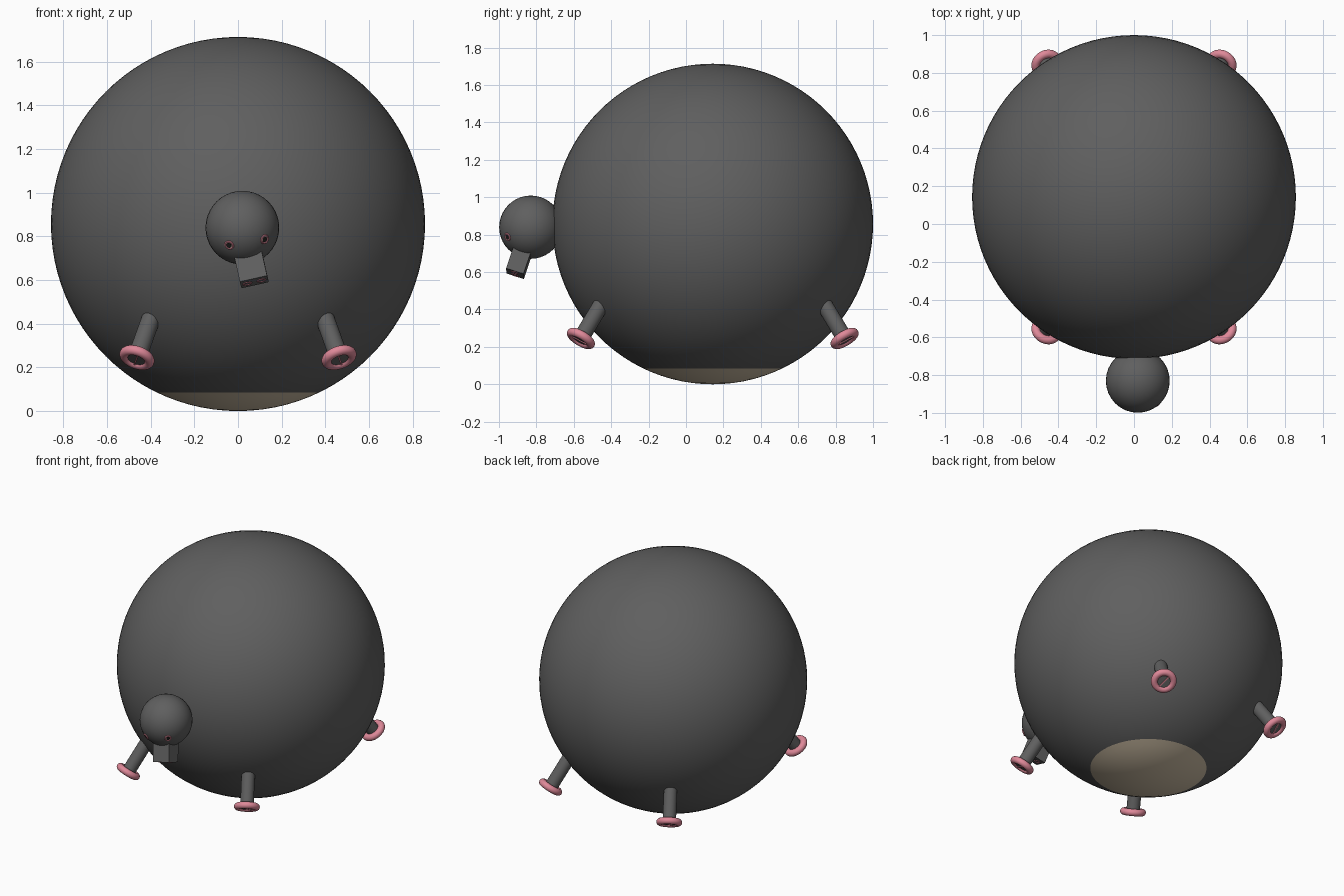
import bpy, bmesh, math
from mathutils import Vector, Matrix

if "Cube" in bpy.data.objects:
    bpy.data.objects.remove(bpy.data.objects["Cube"])


def material(name, rgb):
    m = bpy.data.materials.new(name)
    m.diffuse_color = (*rgb, 1)
    m.use_nodes = True
    m.node_tree.nodes["Principled BSDF"].inputs["Base Color"].default_value = m.diffuse_color
    return m


GREY = material("charcoal grey", (0.115, 0.115, 0.115))
PINK = material("pink", (0.74, 0.25, 0.32))
BEIGE = material("beige", (0.62, 0.52, 0.38))
BLACK = material("black", (0.015, 0.015, 0.015))


def frame(origin, z_dir, x_hint):
    """Matrix with local z along z_dir and local x close to x_hint."""
    z = Vector(z_dir).normalized()
    x = Vector(x_hint)
    x = (x - z * x.dot(z)).normalized()
    y = z.cross(x)
    m = Matrix((x, y, z)).transposed().to_4x4()
    m.translation = Vector(origin)
    return m


def finish(name, mat, matrix=None, smooth=True):
    o = bpy.context.object
    o.name = name
    o.data.materials.append(mat)
    if matrix is not None:
        o.matrix_world = matrix
    if smooth:
        bpy.ops.object.shade_smooth_by_angle(angle=math.radians(35))
    return o


def sphere(name, mat, centre, r, seg, rings):
    bpy.ops.mesh.primitive_uv_sphere_add(segments=seg, ring_count=rings, radius=r)
    return finish(name, mat, Matrix.Translation(Vector(centre)))


def cylinder(name, mat, matrix, r, z0, z1, seg=32):
    bpy.ops.mesh.primitive_cylinder_add(vertices=seg, radius=r, depth=z1 - z0)
    return finish(name, mat, matrix @ Matrix.Translation((0, 0, (z0 + z1) / 2)))


def ring(name, mat, matrix, major, minor, seg=40, sides=16):
    bpy.ops.mesh.primitive_torus_add(major_radius=major, minor_radius=minor,
                                     major_segments=seg, minor_segments=sides)
    return finish(name, mat, matrix)


def box(name, mat, matrix, size, centre):
    bpy.ops.mesh.primitive_cube_add(size=1)
    o = bpy.context.object
    o.data.transform(Matrix.Translation(Vector(centre)) @ Matrix.Diagonal((*size, 1)))
    return finish(name, mat, matrix, smooth=False)


# Body, with a flat-edged beige patch underneath
R = 0.857
BODY = Vector((0, 0.143, R))
body = sphere("body", GREY, BODY, R, 96, 48)
body.data.materials.append(BEIGE)
bm = bmesh.new()
bm.from_mesh(body.data)
cut = 0.085 - R
bmesh.ops.bisect_plane(bm, geom=bm.verts[:] + bm.edges[:] + bm.faces[:],
                       plane_co=(0, 0, cut), plane_no=(0, 0, 1))
for f in bm.faces:
    if f.calc_center_median().z < cut:
        f.material_index = 1
bm.to_mesh(body.data)
bm.free()

# Four splayed legs, each with a pink hoof ring and a bar across the sole
for sx, side in ((-1, "left"), (1, "right")):
    for sy, end in ((-1, "front"), (1, "back")):
        foot = (sx * 0.463, BODY.y + sy * 0.705, 0.245)
        m = frame(foot, (sx * 0.36, sy * 0.6, -1), (0, 1, 0))
        part = f"{end}_{side}_"
        cylinder(part + "leg", GREY, m, 0.043, -0.34, 0.012)
        ring(part + "hoof_ring", PINK, m, 0.06, 0.023)
        box(part + "hoof_bar", PINK, m, (0.085, 0.008, 0.008), (0, 0, 0.013))

# Head
HEAD = Vector((0.02, -0.83, 0.84))
HR = 0.169
sphere("head", GREY, HEAD, HR, 32, 20)

# Square snout pointing down, with two nostril rings on its end
snout = frame(HEAD, (0.055, -0.085, -0.25), (1, 0, 0.27))
box("snout", GREY, snout, (0.128, 0.098, 0.2), (0, 0, 0.168))
for s, side in ((-1, "left"), (1, "right")):
    m = snout @ Matrix.Translation((s * 0.033, 0, 0.268))
    ring(f"{side}_nostril", PINK, m, 0.018, 0.004, 20, 8)

# Eyes: pink rim, beige disc and dark pupil set on the head surface
for side, (dx, dz) in (("left", (-0.06, -0.08)), ("right", (0.102, -0.053))):
    n = Vector((dx, -math.sqrt(HR * HR - dx * dx - dz * dz), dz))
    m = frame(HEAD + n, n, (1, 0, 0.27))
    ring(f"{side}_eye_rim", PINK, m, 0.018, 0.005, 24, 8)
    cylinder(f"{side}_eye", BEIGE, m, 0.018, -0.004, 0.002, 24)
    cylinder(f"{side}_pupil", BLACK, m, 0.012, -0.003, 0.004, 20)
